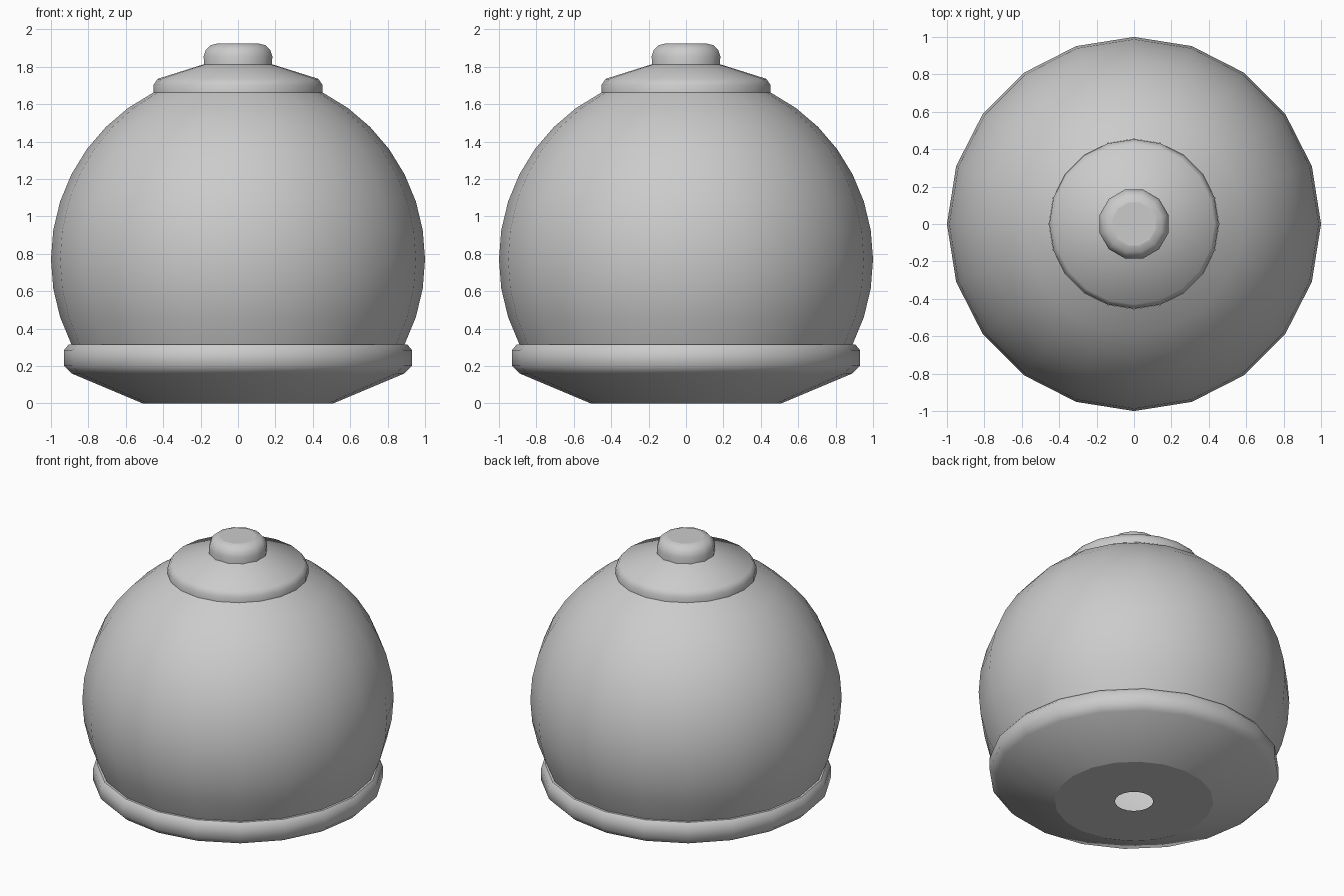
import bpy, bmesh, math

if "Cube" in bpy.data.objects:
    bpy.data.objects.remove(bpy.data.objects["Cube"])

grey = bpy.data.materials.new("plain_grey")
grey.diffuse_color = (0.6, 0.6, 0.6, 1)
grey.use_nodes = True
grey.node_tree.nodes["Principled BSDF"].inputs["Base Color"].default_value = grey.diffuse_color


def lathe(name, profile, sides, turn=0.0, close_top=False):
    """Spin a (radius, height) profile, listed bottom to top, around z."""
    bm = bmesh.new()
    rings = []
    for r, z in profile:
        angles = [turn + 2 * math.pi * i / sides for i in range(sides)]
        rings.append([bm.verts.new((r * math.cos(a), r * math.sin(a), z)) for a in angles])
    for low, high in zip(rings, rings[1:]):
        for i in range(sides):
            j = (i + 1) % sides
            bm.faces.new((low[i], low[j], high[j], high[i]))
    if close_top:
        bm.faces.new(rings[-1])
    bm.normal_update()
    for f in bm.faces:
        f.smooth = abs(f.normal.z) < 0.99   # level faces stay flat
    mesh = bpy.data.meshes.new(name)
    bm.to_mesh(mesh)
    bm.free()
    mesh.materials.append(grey)
    obj = bpy.data.objects.new(name, mesh)
    bpy.context.collection.objects.link(obj)
    return obj


# Round body: sphere cut off below and above, rings every 9 degrees
latitudes = [math.radians(9 * k) for k in range(-3, 8)]
lathe("round_body", [(math.cos(a), 0.77 + math.sin(a)) for a in latitudes], 20)

# Base: level underside with a centre hole, sloped bowl and bevelled rim
lathe("base", [(0.123, 0), (0.51, 0), (0.89, 0.16), (0.93, 0.2),
               (0.93, 0.285), (0.905, 0.315), (0.885, 0.316)], 20)

# Lid: bevelled rim and shallow cone
lathe("lid", [(0.44, 1.654), (0.453, 1.655), (0.453, 1.70), (0.43, 1.735), (0.16, 1.82)], 20)

# Knob: rounded twelve-sided button
lathe("knob", [(0.188, 1.80), (0.19, 1.855), (0.178, 1.89),
               (0.154, 1.914), (0.118, 1.923)], 12, math.radians(15), True)
